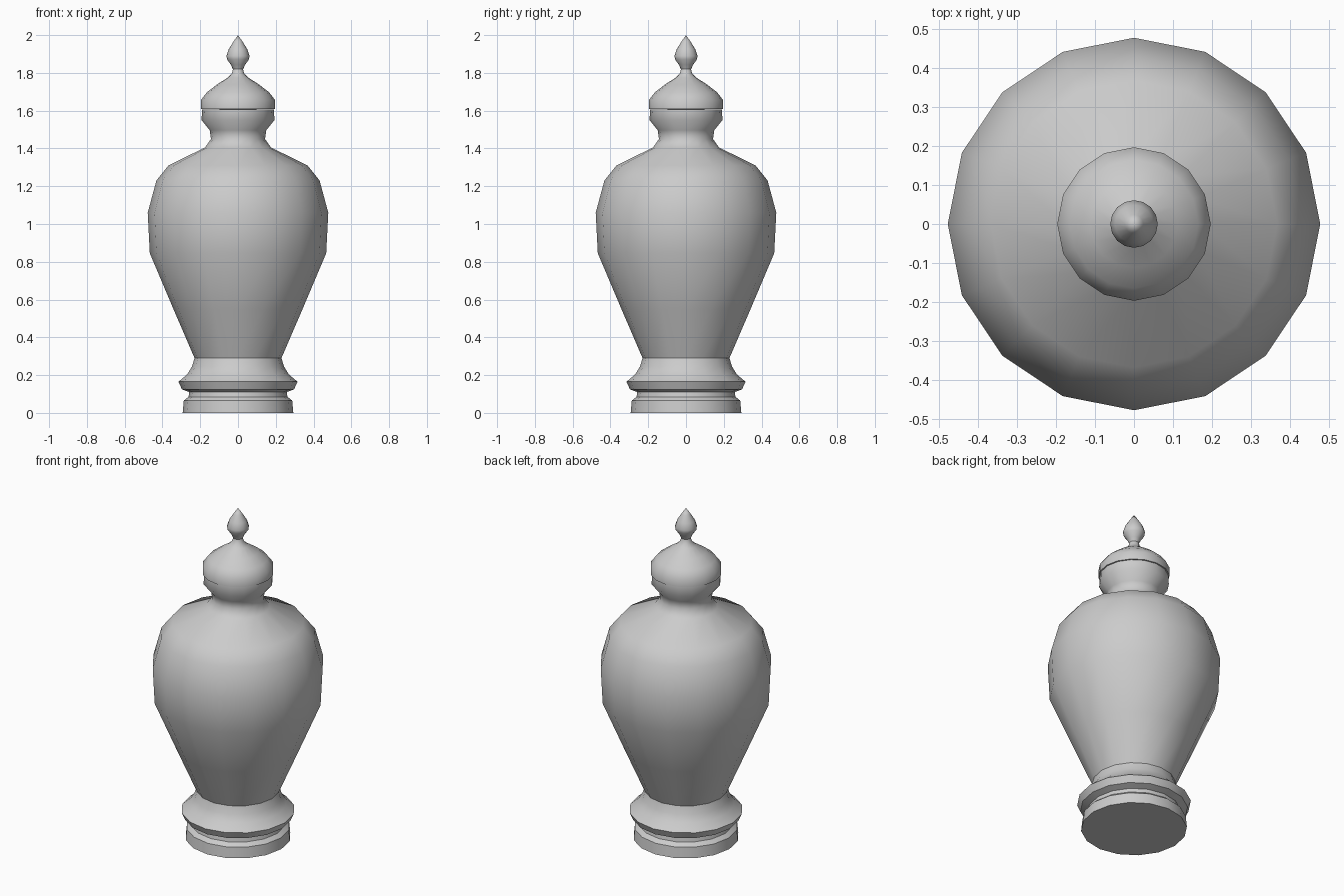
import bpy, bmesh, math

SIDES = 16

old = bpy.data.objects.get("Cube")
if old:
    bpy.data.objects.remove(old, do_unlink=True)

# Single plain grey finish
grey = bpy.data.materials.new("plain grey")
grey.use_nodes = True
colour = (0.6, 0.6, 0.6, 1)
grey.diffuse_color = colour
grey.node_tree.nodes["Principled BSDF"].inputs["Base Color"].default_value = colour


def turned(name, profile, smooth_angle):
    """Turn (radius, height) points around z; zero radius closes to a point."""
    bm = bmesh.new()
    rings = []
    for r, z in profile:
        if r == 0:
            rings.append([bm.verts.new((0, 0, z))] * SIDES)
        else:
            turns = [2 * math.pi * i / SIDES for i in range(SIDES)]
            rings.append([bm.verts.new((r * math.cos(a), r * math.sin(a), z))
                          for a in turns])
    for low, high in zip(rings, rings[1:]):
        for i in range(SIDES):
            j = (i + 1) % SIDES
            corners = dict.fromkeys((low[i], low[j], high[j], high[i]))
            bm.faces.new(list(corners))
    bmesh.ops.recalc_face_normals(bm, faces=bm.faces)
    mesh = bpy.data.meshes.new(name)
    bm.to_mesh(mesh)
    bm.free()
    mesh.materials.append(grey)
    obj = bpy.data.objects.new(name, mesh)
    bpy.context.collection.objects.link(obj)
    bpy.ops.object.select_all(action="DESELECT")
    obj.select_set(True)
    bpy.context.view_layer.objects.active = obj
    bpy.ops.object.shade_smooth_by_angle(angle=math.radians(smooth_angle))
    return obj


# Stepped foot with a flared collar
turned("foot", [(0, 0), (.293, 0), (.287, .065), (.262, .085), (.258, .11),
                (.297, .125), (.315, .165), (.268, .205), (.244, .245),
                (.23, .29), (0, .29)], 32)

# Vase body, shoulder, neck and rim
turned("body", [(.23, .29), (.342, .55), (.467, .845), (.478, 1.06),
                (.432, 1.23), (.368, 1.31), (.175, 1.405), (.143, 1.45),
                (.15, 1.497), (.193, 1.55), (.19, 1.607)], 70)

# Domed lid with a thin overhanging edge
turned("lid", [(0, 1.607), (.197, 1.608), (.197, 1.655), (.165, 1.697),
               (.112, 1.738), (.055, 1.775), (.032, 1.797), (.027, 1.82)], 60)

# Pointed bud finial
turned("finial", [(.027, 1.82), (.038, 1.843), (.058, 1.872), (.061, 1.89),
                  (.049, 1.926), (.024, 1.966), (0, 2.0)], 70)
